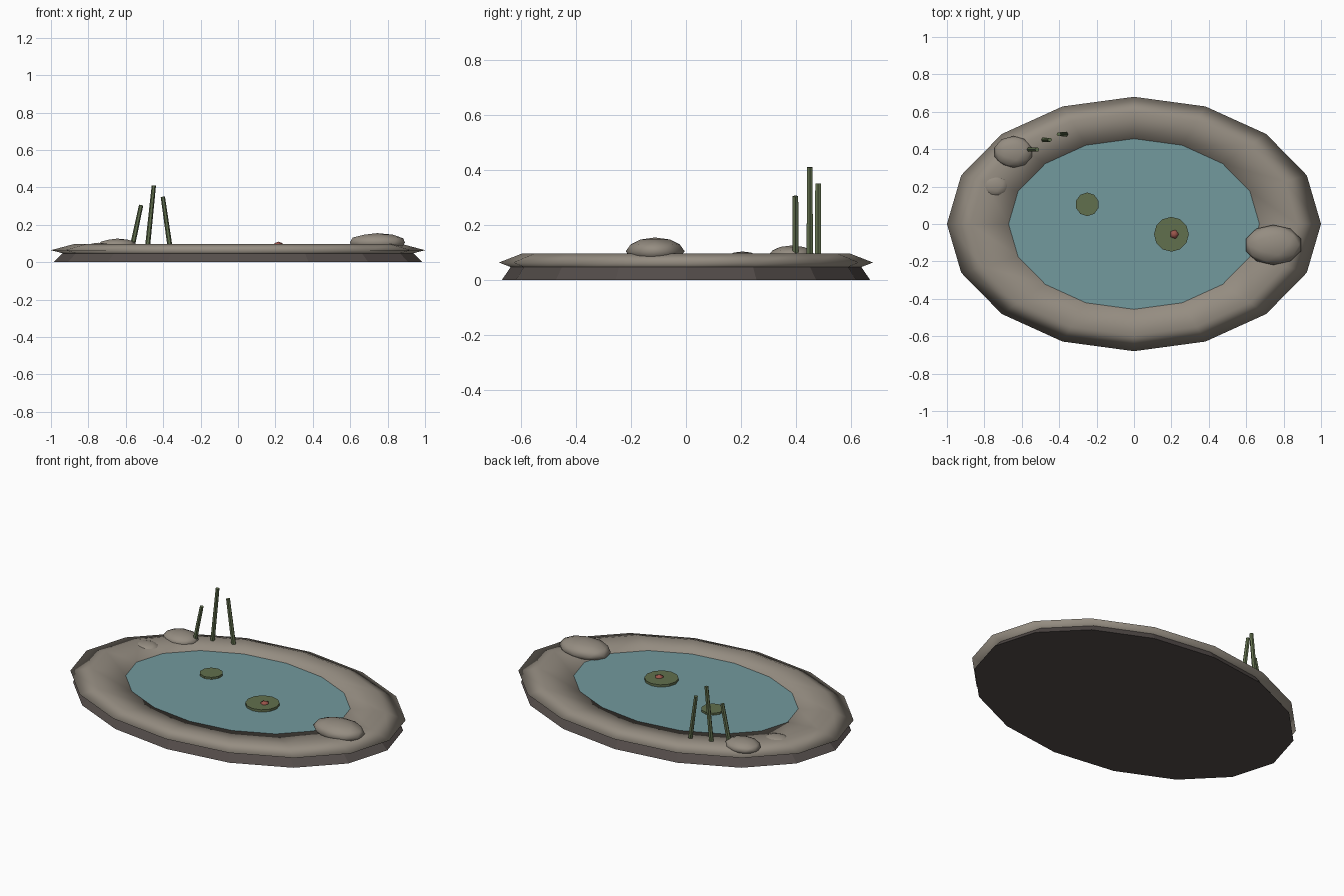
import bpy
from mathutils import Vector

if "Cube" in bpy.data.objects:
    bpy.data.objects.remove(bpy.data.objects["Cube"])

ASPECT = 0.68


def material(name, rgb):
    m = bpy.data.materials.new(name)
    m.diffuse_color = (*rgb, 1)
    m.use_nodes = True
    m.node_tree.nodes["Principled BSDF"].inputs["Base Color"].default_value = m.diffuse_color
    return m


STONE = material("stone", (0.30, 0.265, 0.22))
EARTH = material("earth", (0.09, 0.075, 0.07))
WATER = material("water", (0.17, 0.32, 0.34))
GREEN = material("leaf", (0.12, 0.16, 0.075))
RED = material("flower_red", (0.33, 0.09, 0.07))


def finish(name, mat, scale=(1, 1, 1), smooth=False):
    o = bpy.context.object
    o.name = name
    o.scale = scale
    o.data.materials.append(mat)
    bpy.ops.object.transform_apply(location=False, rotation=False, scale=True)
    if smooth:
        bpy.ops.object.shade_smooth()
    return o


def disc(name, mat, r, x, y, z0, z1, sides, sy=1, r_top=None):
    bpy.ops.mesh.primitive_cone_add(
        vertices=sides, radius1=r, radius2=r if r_top is None else r_top,
        depth=z1 - z0, location=(x, y, (z0 + z1) / 2))
    return finish(name, mat, (1, sy, 1))


def rock(name, loc, size, mat=STONE, sub=2):
    bpy.ops.mesh.primitive_ico_sphere_add(subdivisions=sub, radius=1, location=loc)
    return finish(name, mat, size, True)


def reed(name, bottom, top, r=0.0135):
    a, b = Vector(bottom), Vector(top)
    bpy.ops.mesh.primitive_cone_add(vertices=6, radius1=r, radius2=r * 0.85,
                                    depth=(b - a).length, location=(a + b) / 2)
    o = finish(name, GREEN)
    o.rotation_euler = (b - a).to_track_quat('Z', 'Y').to_euler()


# flared earth base
disc("base", EARTH, 0.985, 0, 0, 0, 0.06, 16, ASPECT, 0.925)

# squashed five-sided stone rim
bpy.ops.mesh.primitive_torus_add(major_segments=16, minor_segments=5,
                                 major_radius=0.818, minor_radius=0.182,
                                 location=(0, 0, 0.064))
finish("rim", STONE, (1, ASPECT, 0.192), True)

# water surface
disc("water", WATER, 0.672, 0, 0, 0.055, 0.082, 16, ASPECT)

# lily pads and flower
disc("large_lily_pad", GREEN, 0.093, 0.2, -0.055, 0.075, 0.096, 12)
disc("small_lily_pad", GREEN, 0.063, -0.25, 0.105, 0.075, 0.094, 10)
rock("flower", (0.215, -0.055, 0.094), (0.026, 0.026, 0.016), RED, 1)

# rocks on the rim
rock("large_rock", (0.745, -0.112, 0.105), (0.155, 0.107, 0.05))
rock("medium_rock", (-0.645, 0.385, 0.09), (0.105, 0.085, 0.036))
rock("small_rock", (-0.745, 0.205, 0.078), (0.075, 0.062, 0.026))

# reeds
reed("reed_left", (-0.568, 0.398, 0.07), (-0.518, 0.398, 0.305))
reed("reed_middle", (-0.485, 0.45, 0.07), (-0.45, 0.45, 0.41))
reed("reed_right", (-0.362, 0.48, 0.07), (-0.402, 0.48, 0.35))
